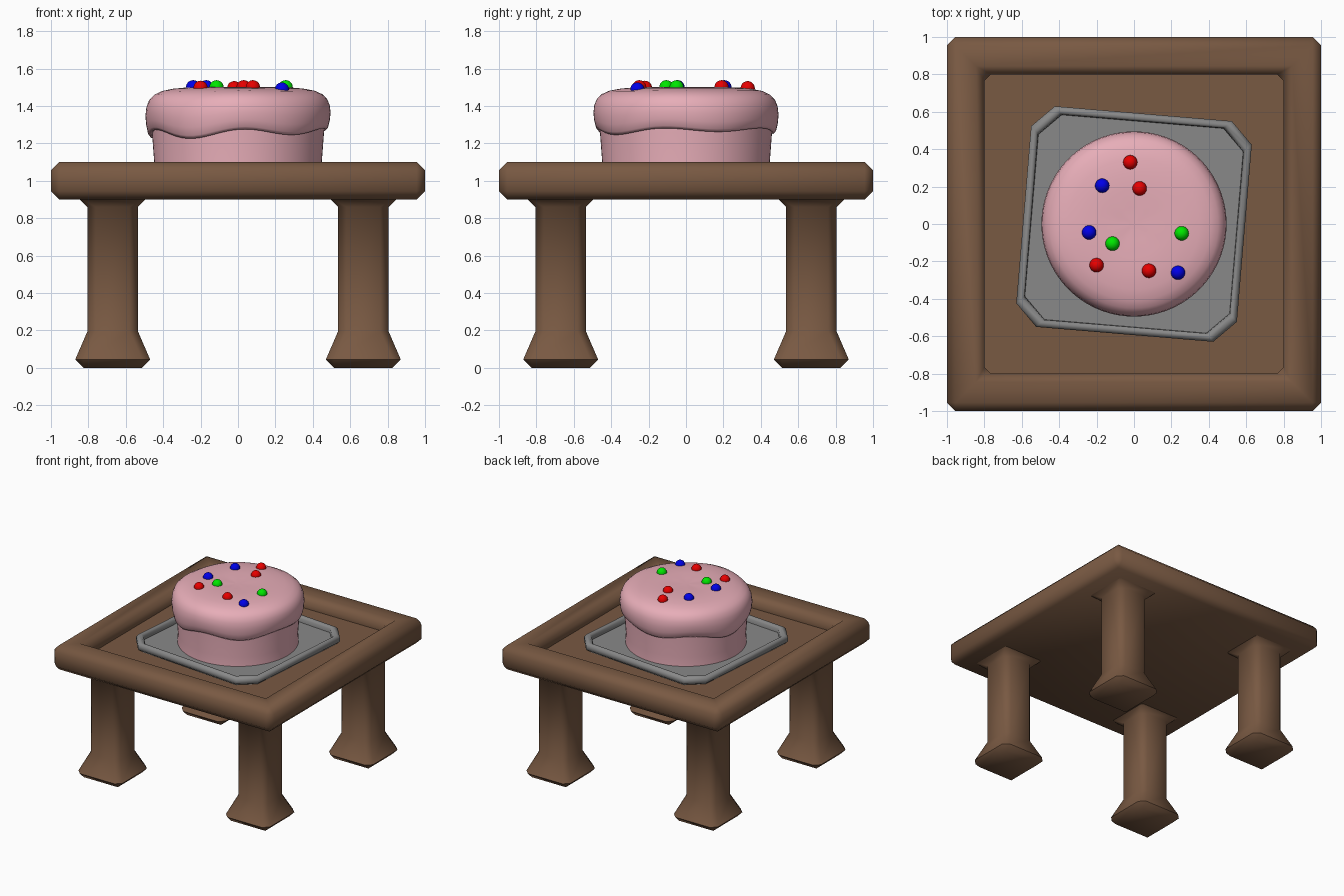
import bpy, bmesh, math
from mathutils import Matrix

if "Cube" in bpy.data.objects:
    bpy.data.objects.remove(bpy.data.objects["Cube"])


def material(name, rgb):
    m = bpy.data.materials.new(name)
    m.diffuse_color = (*rgb, 1)
    m.use_nodes = True
    m.node_tree.nodes["Principled BSDF"].inputs["Base Color"].default_value = m.diffuse_color
    return m


WOOD = material("brown wood", (0.19, 0.10, 0.055))
METAL = material("grey metal", (0.25, 0.25, 0.25))
PINK = material("pink icing", (0.80, 0.42, 0.48))
RED = material("red candy", (0.8, 0.0, 0.0))
GREEN = material("green candy", (0.0, 0.8, 0.0))
BLUE = material("blue candy", (0.0, 0.0, 0.8))


def finish(bm, name, mat, angle=50):
    bmesh.ops.remove_doubles(bm, verts=bm.verts, dist=1e-5)
    bmesh.ops.recalc_face_normals(bm, faces=bm.faces)
    me = bpy.data.meshes.new(name)
    bm.to_mesh(me)
    bm.free()
    me.materials.append(mat)
    ob = bpy.data.objects.new(name, me)
    bpy.context.collection.objects.link(ob)
    bpy.ops.object.select_all(action='DESELECT')
    ob.select_set(True)
    bpy.context.view_layer.objects.active = ob
    bpy.ops.object.shade_smooth_by_angle(angle=math.radians(angle))
    return ob


def loft(rings, name, mat, angle=50):
    """Skin a stack of point rings and cap both ends."""
    bm = bmesh.new()
    vr = [[bm.verts.new(p) for p in ring] for ring in rings]
    n = len(vr[0])
    for a, b in zip(vr, vr[1:]):
        for i in range(n):
            j = (i + 1) % n
            bm.faces.new((a[i], a[j], b[j], b[i]))
    bm.faces.new(vr[0])
    bm.faces.new(vr[-1])
    return finish(bm, name, mat, angle)


def square(h, c, z, cx=0, cy=0):
    """Square ring of half size h with corners cut by c."""
    k = h - c
    pts = [(h, -k), (h, k), (k, h), (-k, h), (-h, k), (-h, -k), (-k, -h), (k, -h)]
    return [(cx + x, cy + y, z) for x, y in pts]


# Table top with a raised rim and a sunken middle
loft([square(*r) for r in [
    (0.955, 0, 0.90), (1.0, 0.045, 0.945), (1.0, 0.045, 1.055), (0.955, 0, 1.10),
    (0.845, 0, 1.10), (0.80, 0.035, 1.055), (0.80, 0.035, 1.0)]],
    "table_top", WOOD)

# Four legs with flared feet
for sx, sy, name in [(-1, -1, "front_left_leg"), (1, -1, "front_right_leg"),
                     (-1, 1, "back_left_leg"), (1, 1, "back_right_leg")]:
    loft([square(*r, 0.67 * sx, 0.67 * sy) for r in [
        (0.155, 0, 0), (0.20, 0.042, 0.045), (0.135, 0.045, 0.195),
        (0.135, 0.045, 0.86), (0.18, 0.01, 0.905)]], name, WOOD)

# Tray, turned slightly on the table
tray = loft([square(*r) for r in [
    (0.565, 0.115, 1.0), (0.592, 0.117, 1.025), (0.592, 0.117, 1.055), (0.578, 0.115, 1.072),
    (0.562, 0.115, 1.072), (0.551, 0.115, 1.055), (0.549, 0.115, 1.025)]],
    "tray", METAL)
tray.data.transform(Matrix.Rotation(math.radians(-4.8), 4, 'Z'))


def circle(r, z, n=72):
    return [(r * math.cos(2 * math.pi * i / n), r * math.sin(2 * math.pi * i / n), z)
            for i in range(n)]


# Cake body
loft([circle(0.452, 1.015), circle(0.448, 1.10), circle(0.46, 1.26), circle(0.46, 1.33)],
     "cake_body", PINK)


# Icing with a wavy lower edge
def drape(t):
    side = math.cos(t - math.radians(30))
    return 1.26 + 0.012 * side - 0.025 * math.cos(5 * (t + math.radians(50))) * (0.7 - 0.3 * side)


# (radius, height fraction from the wavy edge to the top)
PROFILE = [(0.44, 0.10), (0.455, 0.02), (0.47, 0.0), (0.482, 0.06), (0.491, 0.22), (0.495, 0.40),
           (0.49, 0.58), (0.475, 0.73), (0.45, 0.83), (0.41, 0.91), (0.35, 0.96), (0.27, 0.99),
           (0.18, 0.995), (0.09, 0.98), (0.03, 0.975)]
rings = []
for r, f in PROFILE:
    ring = []
    for x, y, _ in circle(r, 0):
        e = drape(math.atan2(y, x))
        ring.append((x, y, e + (1.502 - e) * f))
    rings.append(ring)
loft(rings, "icing", PINK, 80)

# Candy balls
BALLS = [(RED, "red", [(-0.02, 0.33, 1.495), (0.03, 0.19, 1.50), (-0.20, -0.22, 1.497), (0.08, -0.25, 1.50)]),
         (BLUE, "blue", [(-0.17, 0.205, 1.50), (-0.24, -0.045, 1.50), (0.235, -0.26, 1.488)]),
         (GREEN, "green", [(-0.115, -0.105, 1.50), (0.255, -0.05, 1.50)])]
for mat, colour, spots in BALLS:
    for i, p in enumerate(spots):
        bm = bmesh.new()
        bmesh.ops.create_uvsphere(bm, u_segments=24, v_segments=14, radius=0.038,
                                  matrix=Matrix.Translation(p))
        finish(bm, f"{colour}_candy_{i + 1}", mat)
